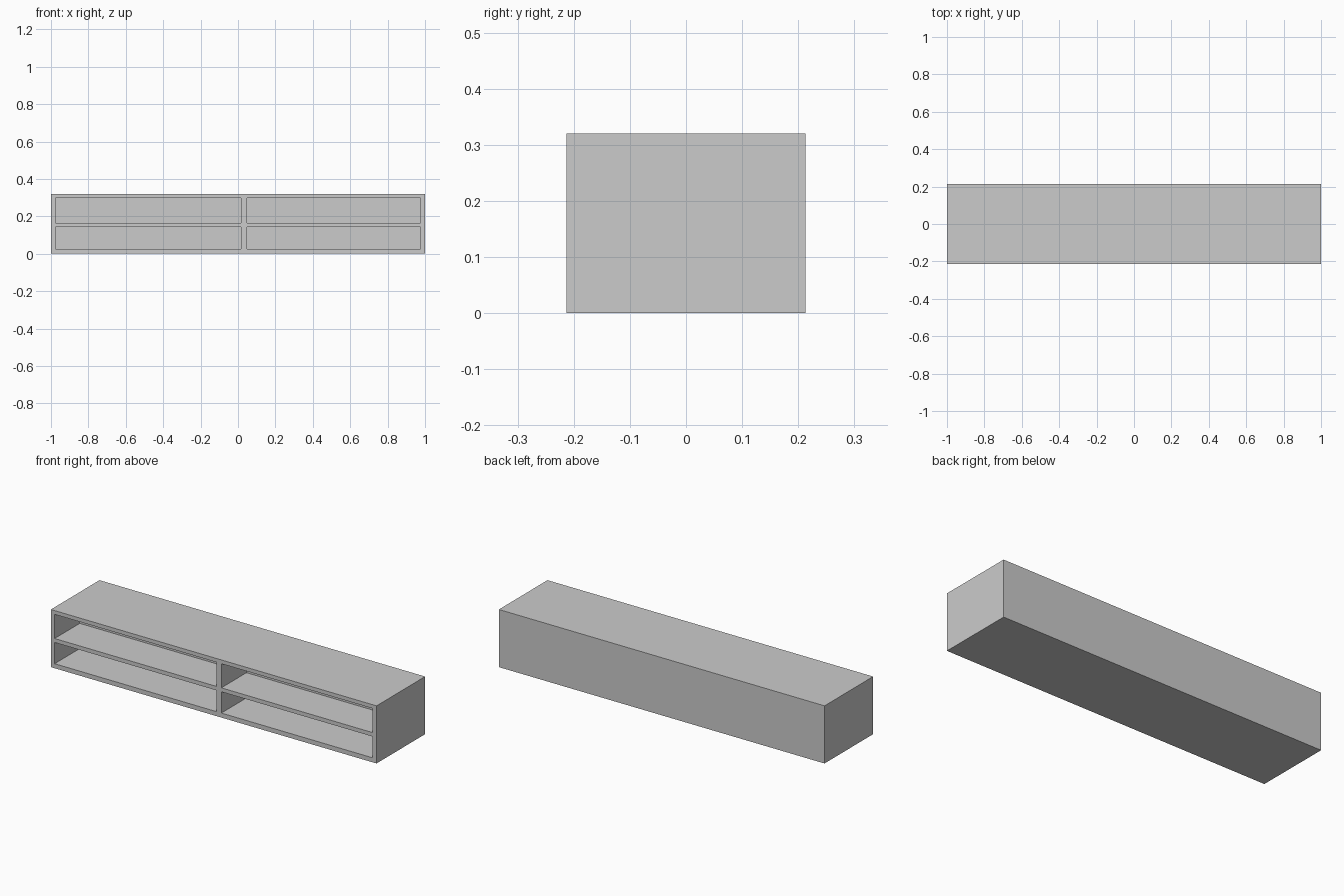
import bpy, bmesh
from mathutils import Vector

if "Cube" in bpy.data.objects:
    bpy.data.objects.remove(bpy.data.objects["Cube"])

# Cabinet dimensions
half_depth = 0.213
recess = 0.22
xs = [-1.0, -0.977, 0.017, 0.047, 0.975, 1.0]
zs = [0.0, 0.025, 0.143, 0.165, 0.299, 0.32]

bm = bmesh.new()

# Front frame laid out as a grid of panels
verts = [[bm.verts.new((x, -half_depth, z)) for x in xs] for z in zs]
cells = []
for j in range(len(zs) - 1):
    for i in range(len(xs) - 1):
        face = bm.faces.new((verts[j][i], verts[j][i + 1],
                             verts[j + 1][i + 1], verts[j + 1][i]))
        if i in (1, 3) and j in (1, 3):
            cells.append(face)

# Outer body: sides, top and bottom, then the closed back
border = [e for e in bm.edges if e.is_boundary]
ext = bmesh.ops.extrude_edge_only(bm, edges=border)["geom"]
back_verts = [g for g in ext if isinstance(g, bmesh.types.BMVert)]
back_edges = [g for g in ext if isinstance(g, bmesh.types.BMEdge) and g.is_boundary]
bmesh.ops.translate(bm, verts=back_verts, vec=Vector((0, 2 * half_depth, 0)))
bmesh.ops.contextual_create(bm, geom=back_edges)

# Four open compartments pushed in from the front
pushed = bmesh.ops.extrude_discrete_faces(bm, faces=cells)["faces"]
for f in pushed:
    bmesh.ops.translate(bm, verts=f.verts[:], vec=Vector((0, recess, 0)))

bmesh.ops.recalc_face_normals(bm, faces=bm.faces[:])
mesh = bpy.data.meshes.new("media_cabinet")
bm.to_mesh(mesh)
bm.free()
obj = bpy.data.objects.new("media_cabinet", mesh)
bpy.context.collection.objects.link(obj)
